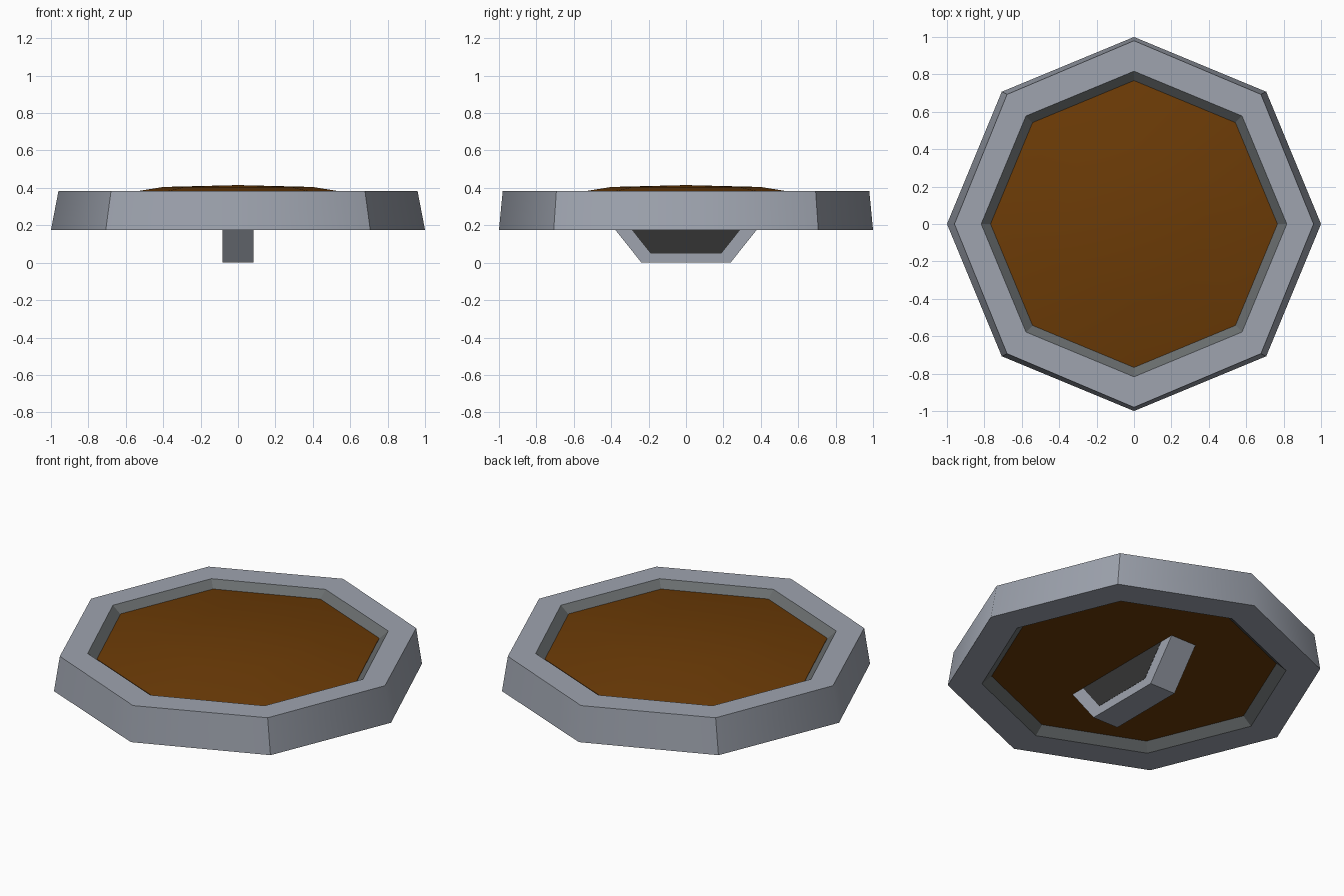
import bpy, math

if "Cube" in bpy.data.objects:
    bpy.data.objects.remove(bpy.data.objects["Cube"])


def material(name, rgb):
    m = bpy.data.materials.new(name)
    m.diffuse_color = (*rgb, 1)
    m.use_nodes = True
    m.node_tree.nodes["Principled BSDF"].inputs["Base Color"].default_value = m.diffuse_color
    return m


STEEL = material("blue_grey", (0.345, 0.372, 0.43))
SHADOW = material("iron_grey", (0.14, 0.152, 0.155))
WOOD = material("brown", (0.15, 0.044, 0.002))
DARK = material("dark_grey", (0.034, 0.034, 0.034))
N = 8


def make(name, verts, faces, mats, smooth=()):
    me = bpy.data.meshes.new(name)
    me.from_pydata(verts, [], faces)
    for m in mats:
        me.materials.append(m)
    for i in smooth:
        me.polygons[i].use_smooth = True
    ob = bpy.data.objects.new(name, me)
    bpy.context.collection.objects.link(ob)
    return ob


def octagon(rx, ry, z):
    return [(rx * math.cos(2 * math.pi * k / N), ry * math.sin(2 * math.pi * k / N), z)
            for k in range(N)]


def band(a, b):
    """Quads between ring a (lower) and ring b (upper), facing outward."""
    return [(a * N + k, a * N + (k + 1) % N, b * N + (k + 1) % N, b * N + k)
            for k in range(N)]


# Rim: closed cross-section swept round an octagon, top slightly tapered
section = [(1.0, 1.0, 0.175), (0.96, 0.98, 0.383), (0.817, 0.817, 0.383),
           (0.765, 0.765, 0.34), (0.765, 0.765, 0.22), (0.817, 0.817, 0.175)]
verts, faces = [], []
for s in section:
    verts += octagon(*s)
for i in range(len(section)):
    faces += band(i, (i + 1) % len(section))
rim = make("rim", verts, faces, [STEEL, SHADOW], smooth=range(N))
# Inner walls use the darker grey
for p in rim.data.polygons:
    p.material_index = int(2 * N <= p.index < 5 * N)
# Creases on the diagonal corners of the outer wall
for e in rim.data.edges:
    a, b = sorted(e.vertices)
    if b == a + N and a < N and a % 2:
        e.use_edge_sharp = True

# Board: flat underside, shallow domed top
rings = [(0.767, 0.22), (0.767, 0.345), (0.4, 0.405)]
verts, faces = [], []
for r, z in rings:
    verts += octagon(r, r, z)
verts.append((0, 0, 0.415))
faces = band(0, 1) + band(1, 2)
faces += [(2 * N + k, 2 * N + (k + 1) % N, 3 * N) for k in range(N)]
faces.append(tuple(reversed(range(N))))
make("board", verts, faces, [WOOD], smooth=range(N, 3 * N))


def prism(name, profile, x0, x1, mat):
    """Extrude a counter-clockwise (y, z) profile along x."""
    n = len(profile)
    v = [(x, y, z) for x in (x0, x1) for y, z in profile]
    f = [tuple(reversed(range(n))), tuple(range(n, 2 * n))]
    f += [(k, (k + 1) % n, n + (k + 1) % n, n + k) for k in range(n)]
    return make(name, v, f, [mat])


# Grip underneath, with a dark panel on each side
W = 0.083
prism("grip", [(-0.238, 0), (0.238, 0), (0.425, 0.235), (-0.425, 0.235)], -W, W, STEEL)
panel = [(-0.19, 0.05), (0.19, 0.05), (0.326, 0.221), (-0.326, 0.221)]
for side, x in (("right", W), ("left", -W)):
    prism("grip_panel_" + side, panel, x - 0.001, x + 0.001, DARK)
